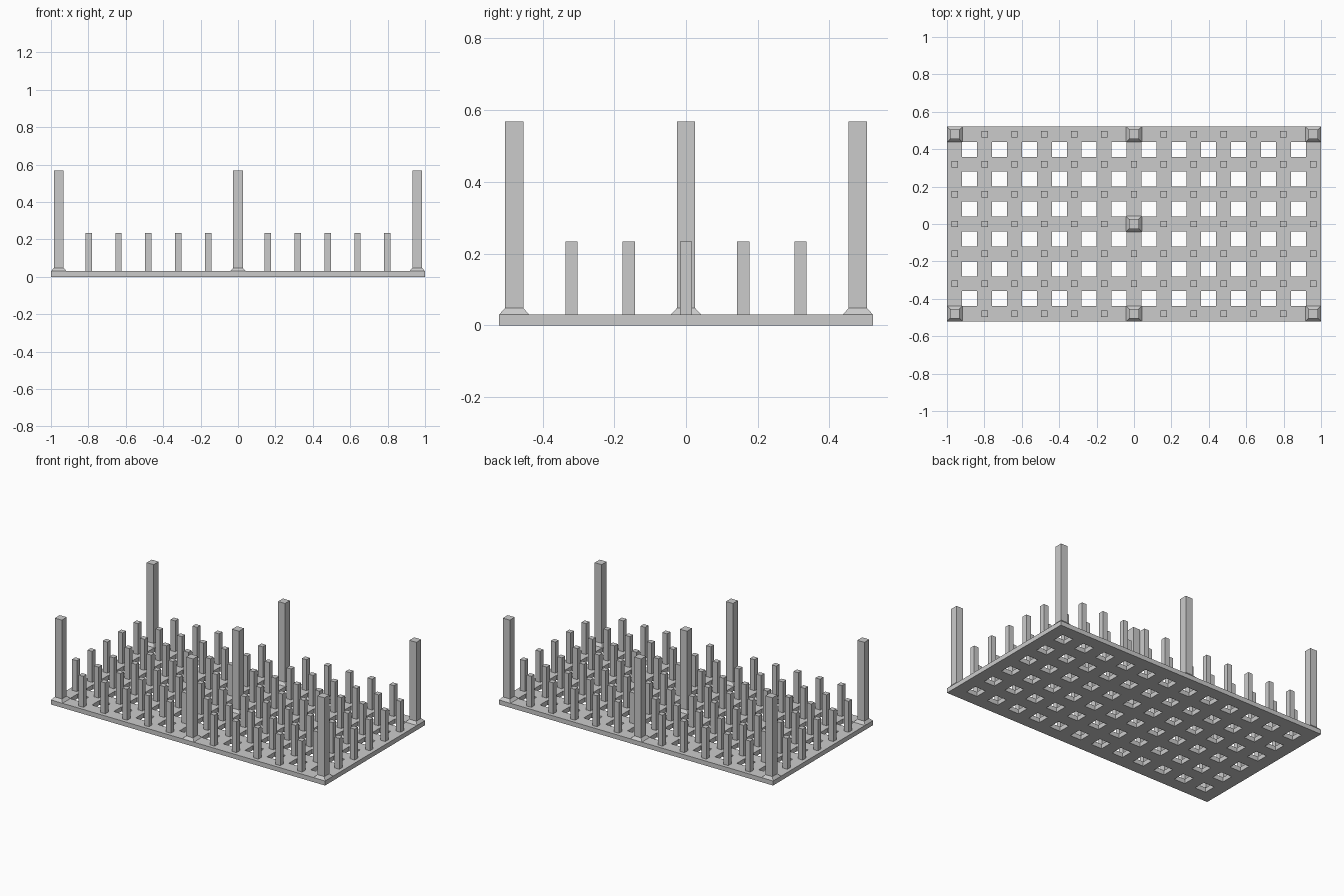
import bpy
import bmesh

cube = bpy.data.objects.get("Cube")
if cube:
    bpy.data.objects.remove(cube, do_unlink=True)

PITCH = 0.1597          # spacing of posts and of holes
COLS, ROWS = 13, 7      # post grid
HALF_X, HALF_Y = 1.0, 0.521
BASE = 0.03             # plate thickness
HOLE = 0.04             # half width of a hole

grey = bpy.data.materials.new("light_grey")
grey.use_nodes = True
colour = (0.6, 0.6, 0.6, 1.0)
grey.diffuse_color = colour
grey.node_tree.nodes["Principled BSDF"].inputs["Base Color"].default_value = colour


def finish(bm, name):
    bmesh.ops.recalc_face_normals(bm, faces=bm.faces)
    mesh = bpy.data.meshes.new(name)
    bm.to_mesh(mesh)
    bm.free()
    mesh.materials.append(grey)
    obj = bpy.data.objects.new(name, mesh)
    bpy.context.collection.objects.link(obj)
    return obj


def spaced(count):
    """Centred positions one pitch apart."""
    return [(i - (count - 1) / 2) * PITCH for i in range(count)]


def cuts(half, count):
    """Plate edges plus both sides of every hole along one axis."""
    return [-half] + [c + s * HOLE for c in spaced(count) for s in (-1, 1)] + [half]


def add_post(bm, x, y, profile):
    """Square post lofted through (half width, height) rings."""
    rings = [[bm.verts.new((x + sx * w, y + sy * w, z))
              for sx, sy in ((-1, -1), (1, -1), (1, 1), (-1, 1))]
             for w, z in profile]
    bm.faces.new(rings[0][::-1])
    bm.faces.new(rings[-1])
    for low, high in zip(rings, rings[1:]):
        for i in range(4):
            j = (i + 1) % 4
            bm.faces.new((low[i], low[j], high[j], high[i]))


# Perforated base plate: grid of cells with the holes left out, then thickened
bm = bmesh.new()
xs, ys = cuts(HALF_X, COLS - 1), cuts(HALF_Y, ROWS - 1)
grid = [[bm.verts.new((x, y, 0)) for y in ys] for x in xs]
for i in range(len(xs) - 1):
    for j in range(len(ys) - 1):
        if not (i % 2 and j % 2):
            bm.faces.new((grid[i][j], grid[i + 1][j], grid[i + 1][j + 1], grid[i][j + 1]))
top = bmesh.ops.extrude_face_region(bm, geom=bm.faces[:], use_keep_orig=True)["geom"]
bmesh.ops.translate(bm, vec=(0, 0, BASE),
                    verts=[v for v in top if isinstance(v, bmesh.types.BMVert)])
finish(bm, "base_plate")

# Tall posts with flared feet at corners and along the middle column, short posts elsewhere
tall_profile = [(0.042, BASE), (0.0255, 0.048), (0.0255, 0.568)]
short_profile = [(0.017, BASE), (0.017, 0.234)]
tall_spots = {(0, 0), (0, 6), (12, 0), (12, 6), (6, 0), (6, 3), (6, 6)}
tall, short = bmesh.new(), bmesh.new()
for i, x in enumerate(spaced(COLS)):
    for j, y in enumerate(spaced(ROWS)):
        if (i, j) in tall_spots:
            add_post(tall, x, y, tall_profile)
        else:
            add_post(short, x, y, short_profile)
finish(tall, "tall_posts")
finish(short, "short_posts")
